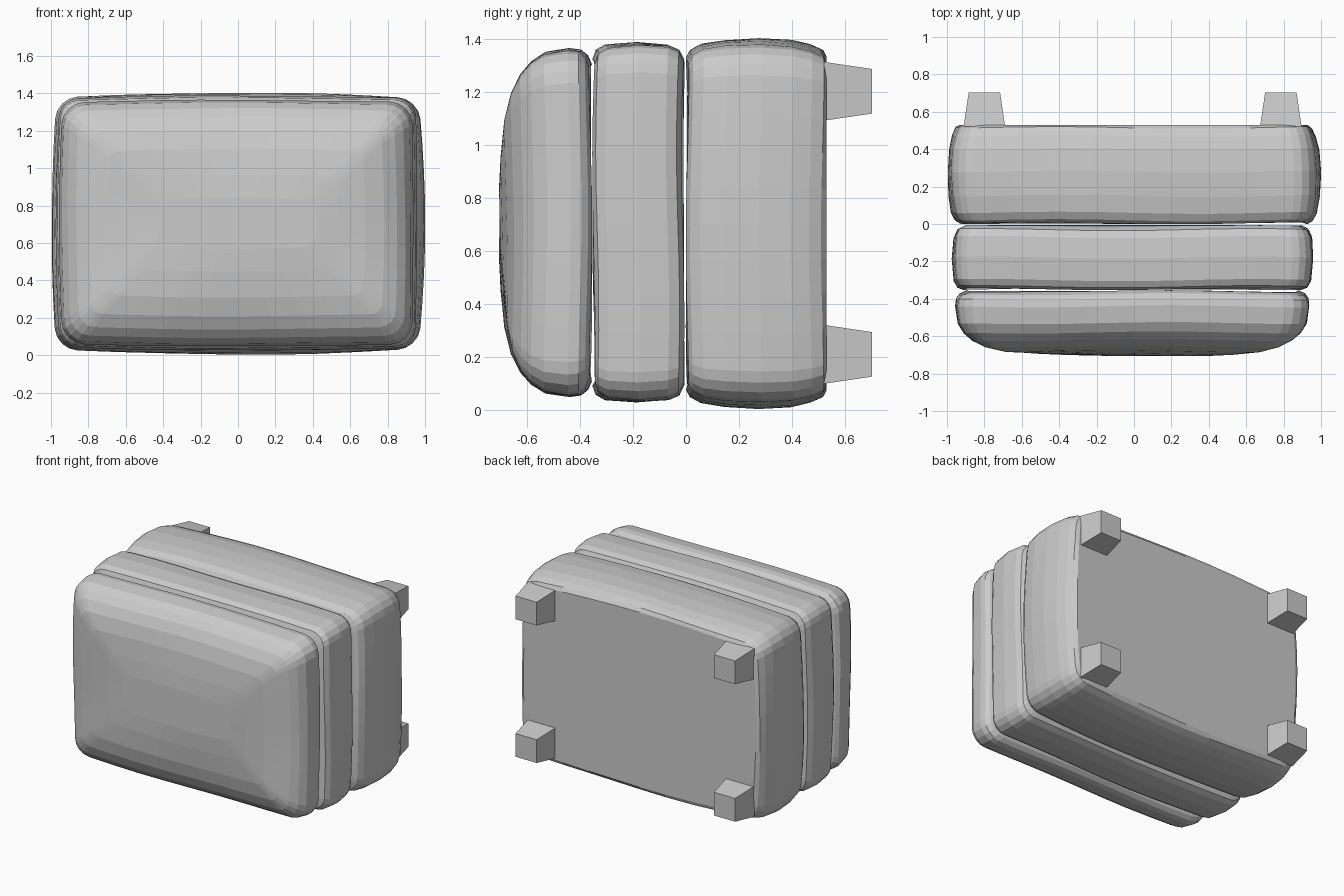
import bpy, bmesh, math

if "Cube" in bpy.data.objects:
    bpy.data.objects.remove(bpy.data.objects["Cube"])


def link(name, bm):
    bmesh.ops.recalc_face_normals(bm, faces=bm.faces)
    me = bpy.data.meshes.new(name)
    bm.to_mesh(me)
    bm.free()
    ob = bpy.data.objects.new(name, me)
    bpy.context.collection.objects.link(ob)
    return ob


def outline(w, h, r, bulge, side=8, corner=4):
    """Rounded rectangle in x/z whose sides swell slightly outward."""
    hw, hh = w - bulge, h - bulge
    pts = []
    for q, (sx, sz) in enumerate([(1, 1), (-1, 1), (-1, -1), (1, -1)]):
        cx, cz = sx * (hw - r), sz * (hh - r)
        for k in range(corner + 1):
            a = math.pi / 2 * (q + k / corner)
            pts.append((cx + r * math.cos(a), cz + r * math.sin(a)))
        nx, nz = [(-1, 1), (-1, -1), (1, -1), (1, 1)][q]
        a = math.pi / 2 * (q + 1)
        ex, ez = nx * (hw - r) + r * math.cos(a), nz * (hh - r) + r * math.sin(a)
        x0, z0 = pts[-1]
        for k in range(1, side):
            t = k / side
            pts.append((x0 + (ex - x0) * t, z0 + (ez - z0) * t))
    return [(x + math.copysign(bulge, x) * (abs(x) / hw) ** 3 * (1 - (z / hh) ** 2),
             z + math.copysign(bulge, z) * (abs(z) / hh) ** 3 * (1 - (x / hw) ** 2))
            for x, z in pts]


def cushion(name, cx, cz, w, h, r, bulge, stations, phase, flat_back=False):
    """Loft of rounded rectangles along y; stations are (y, inset)."""
    bm = bmesh.new()
    rings = []
    for i, (y, inset) in enumerate(stations):
        ring = []
        soft = 0.0 if flat_back and i == len(stations) - 1 else 0.006
        for x, z in outline(w - inset, h - inset, max(r - inset * 0.4, 0.05), bulge):
            # gentle upholstery unevenness
            s = 1 + 0.003 * math.sin(5 * x + 4 * z + 9 * y + phase)
            dy = soft * math.sin(4.3 * x - 5.1 * z + phase)
            ring.append(bm.verts.new((cx + x * s, y + dy, cz + z * s)))
        rings.append(ring)
    n = len(rings[0])
    for a, b in zip(rings, rings[1:]):
        for k in range(n):
            bm.faces.new((a[k], a[(k + 1) % n], b[(k + 1) % n], b[k]))
    bm.faces.new(rings[0])
    bm.faces.new(rings[-1])
    return link(name, bm)


# Base block with flat back panel
cushion("base_block", 0, 0.704, 0.998, 0.70, 0.11, 0.03,
        [(0.005, 0.07), (0.02, 0.042), (0.06, 0.02), (0.15, 0.006), (0.28, 0),
         (0.40, 0.008), (0.47, 0.025), (0.515, 0.045), (0.53, 0.07)], 0.4, True)

# Middle cushion
cushion("middle_cushion", -0.006, 0.708, 0.966, 0.68, 0.10, 0.015,
        [(-0.348, 0.065), (-0.335, 0.03), (-0.30, 0.01), (-0.18, 0),
         (-0.07, 0.008), (-0.03, 0.025), (-0.012, 0.06)], 2.1)

# Front cushion with domed face
cushion("front_cushion", -0.007, 0.707, 0.947, 0.658, 0.12, 0.012,
        [(-0.70, 0.52), (-0.694, 0.40), (-0.68, 0.26), (-0.655, 0.16),
         (-0.62, 0.09), (-0.58, 0.045), (-0.53, 0.014), (-0.44, 0),
         (-0.40, 0.005), (-0.375, 0.025), (-0.36, 0.06)], 4.0)

# Tapered feet on the back panel
for sx, x in (("left", -0.80), ("right", 0.785)):
    for sz, z in (("lower", 0.21), ("upper", 1.203)):
        bm = bmesh.new()
        rings = [[bm.verts.new((x + a * s, y, z + b * s))
                  for a, b in ((-1, -1), (1, -1), (1, 1), (-1, 1))]
                 for y, s in ((0.52, 0.111), (0.703, 0.084))]
        bm.faces.new(rings[0])
        bm.faces.new(rings[1])
        for k in range(4):
            j = (k + 1) % 4
            bm.faces.new((rings[0][k], rings[0][j], rings[1][j], rings[1][k]))
        link(f"{sx}_{sz}_foot", bm)
